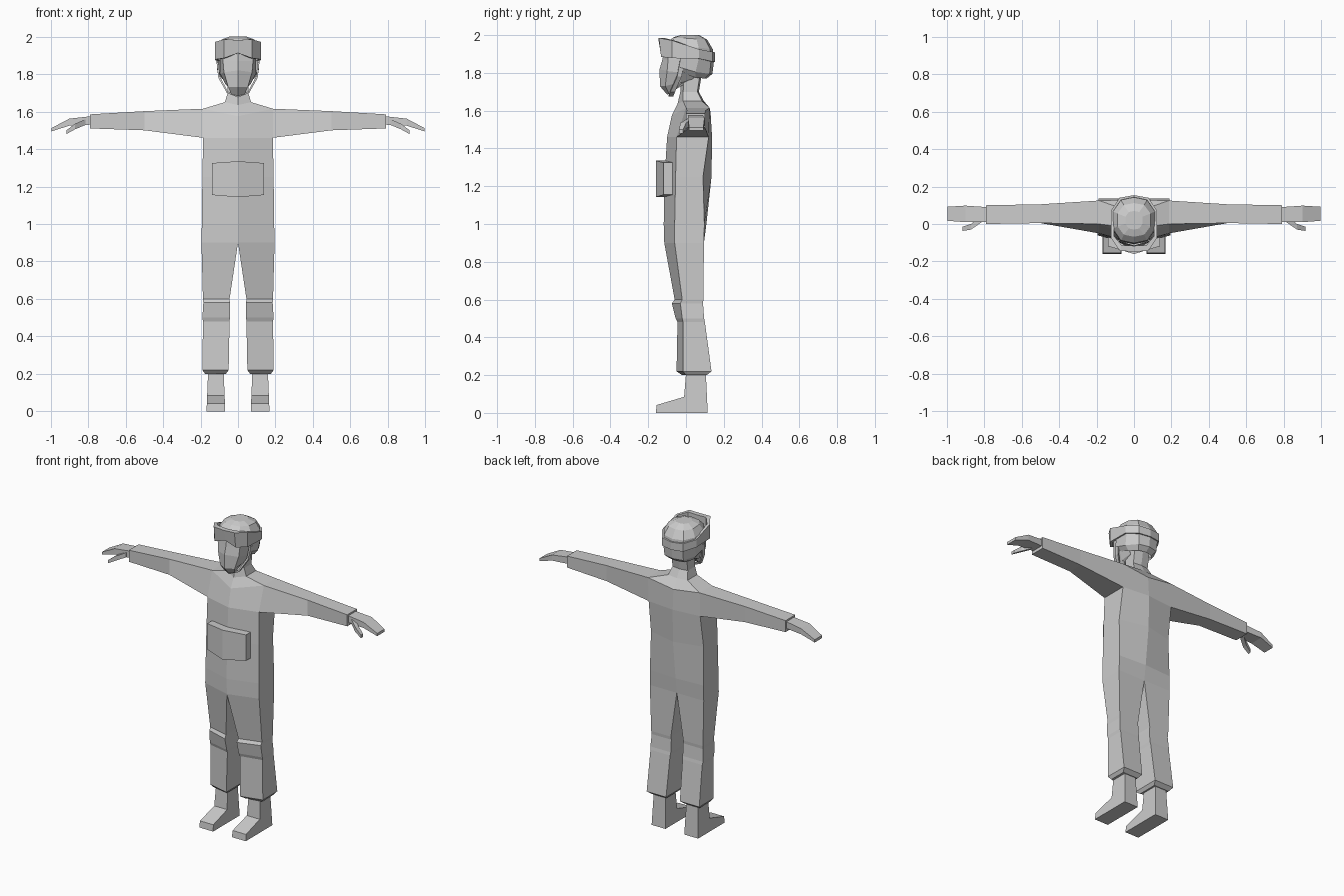
import bpy, bmesh
from mathutils import Vector

grey = bpy.data.materials.new("plain grey")
grey.diffuse_color = (0.6, 0.6, 0.6, 1)


def loft(bm, rings, closed=True, skip=(), cap_start=False, cap_end=False):
    """Skin a list of rings; skip holds (ring, side) pairs left open."""
    rows = [[bm.verts.new(p) for p in r] for r in rings]
    n = len(rows[0])
    for i in range(len(rows) - 1):
        for j in range(n if closed else n - 1):
            if (i, j) in skip:
                continue
            k = (j + 1) % n
            bm.faces.new((rows[i][j], rows[i][k], rows[i + 1][k], rows[i + 1][j]))
    if cap_start:
        bm.faces.new(rows[0])
    if cap_end:
        bm.faces.new(rows[-1])


def finish(bm, name):
    """Mirror across x, weld, and make a flat-shaded object."""
    geo = bmesh.ops.duplicate(bm, geom=bm.verts[:] + bm.edges[:] + bm.faces[:])["geom"]
    for v in [g for g in geo if isinstance(g, bmesh.types.BMVert)]:
        v.co.x = -v.co.x
    bmesh.ops.remove_doubles(bm, verts=bm.verts[:], dist=0.0005)
    bmesh.ops.recalc_face_normals(bm, faces=bm.faces[:])
    me = bpy.data.meshes.new(name)
    bm.to_mesh(me)
    bm.free()
    me.materials.append(grey)
    ob = bpy.data.objects.new(name, me)
    bpy.context.collection.objects.link(ob)
    return ob


def quad(z, xi, xo, fi, fo, bo, bi):
    """Horizontal ring: inner front, outer front, outer back, inner back."""
    return [(xi, fi, z), (xo, fo, z), (xo, bo, z), (xi, bi, z)]


def section(x, y0, y1, z0, z1):
    """Cross-section of an arm or hand at x."""
    return [(x, y0, z0), (x, y1, z0), (x, y1, z1), (x, y0, z1)]


# Overalls: trouser leg with knee pad, torso, shoulder and sleeve
bm = bmesh.new()
legs = [quad(0.20, 0.065, 0.175, -0.02, 0.0, 0.11, 0.11),
        quad(0.22, 0.05, 0.19, -0.05, -0.015, 0.135, 0.135),
        quad(0.48, 0.045, 0.187, -0.045, -0.015, 0.10, 0.10),
        quad(0.50, 0.043, 0.19, -0.055, -0.02, 0.096, 0.096),
        quad(0.58, 0.043, 0.185, -0.075, -0.03, 0.09, 0.09),
        quad(0.60, 0.045, 0.187, -0.06, -0.02, 0.092, 0.092),
        quad(0.90, 0.0, 0.195, -0.115, -0.06, 0.095, 0.095)]
loft(bm, legs, cap_start=True)
torso = [legs[-1],
         quad(1.00, 0.0, 0.193, -0.118, -0.06, 0.097, 0.108),
         quad(1.25, 0.0, 0.19, -0.113, -0.055, 0.09, 0.135),
         quad(1.46, 0.0, 0.186, -0.10, -0.05, 0.12, 0.138),
         [(0, -0.075, 1.575), (0.187, 0.0, 1.615), (0.187, 0.125, 1.615), (0, 0.13, 1.59)],
         [(0, -0.045, 1.635), (0.07, -0.015, 1.65), (0.07, 0.085, 1.65), (0, 0.095, 1.65)],
         [(0, -0.03, 1.70), (0.055, -0.015, 1.70), (0.055, 0.06, 1.70), (0, 0.068, 1.70)],
         [(0, -0.03, 1.80), (0.055, -0.01, 1.80), (0.055, 0.075, 1.80), (0, 0.085, 1.80)]]
loft(bm, torso, closed=False, skip={(3, 1)}, cap_end=True)
root = [torso[3][1], torso[3][2], torso[4][2], torso[4][1]]
loft(bm, [root, section(0.5, 0.005, 0.105, 1.50, 1.602),
          section(0.79, 0.0, 0.10, 1.51, 1.585)], cap_end=True)
finish(bm, "overalls_and_neck")

# Hands with thumbs
bm = bmesh.new()
loft(bm, [section(0.785, 0.012, 0.09, 1.53, 1.575), section(0.90, 0.01, 0.098, 1.525, 1.562),
          section(0.995, 0.017, 0.092, 1.494, 1.512)], cap_start=True, cap_end=True)
loft(bm, [section(0.815, 0.008, 0.04, 1.528, 1.558), section(0.87, -0.03, 0.0, 1.505, 1.535),
          section(0.915, -0.037, -0.015, 1.48, 1.50)], cap_start=True, cap_end=True)
finish(bm, "hands")

# Boots: side profile pushed across the width, narrower at the ankle
bm = bmesh.new()
side = [(-0.16, 0), (0.115, 0), (0.105, 0.21), (0.0, 0.21), (-0.01, 0.085), (-0.155, 0.042)]
loft(bm, [[(0.118 + s * (0.05 - 0.04 * z), y, z) for y, z in side] for s in (-1, 1)],
     cap_start=True, cap_end=True)
finish(bm, "boots")

# Chest pouch, bent along the centre line
bm = bmesh.new()
loft(bm, [[(0, -0.16, 1.143), (0, -0.16, 1.335), (0, -0.085, 1.335), (0, -0.085, 1.143)],
          [(0.14, -0.118, 1.155), (0.14, -0.118, 1.325), (0.14, -0.072, 1.325), (0.14, -0.072, 1.155)]],
     cap_end=True)
finish(bm, "chest_pouch")

# Face: brow down to chin, open at the back inside the helmet
bm = bmesh.new()
face = [[(0, -0.115, 1.93), (0.08, -0.09, 1.93), (0.095, 0.0, 1.93), (0.09, 0.06, 1.93)],
        [(0, -0.125, 1.87), (0.08, -0.095, 1.87), (0.097, -0.01, 1.87), (0.09, 0.06, 1.87)],
        [(0, -0.14, 1.82), (0.075, -0.10, 1.81), (0.095, -0.02, 1.80), (0.085, 0.05, 1.80)],
        [(0, -0.138, 1.73), (0.052, -0.11, 1.73), (0.07, -0.03, 1.75), (0.06, 0.04, 1.77)],
        [(0, -0.10, 1.685), (0.035, -0.09, 1.69), (0.055, -0.02, 1.745), (0.05, 0.03, 1.765)]]
loft(bm, face, closed=False)
bm.verts.ensure_lookup_table()
low = bm.verts[-4:]
bm.faces.new(low + [bm.verts.new((0, 0.03, 1.765)), bm.verts.new((0, -0.02, 1.745))])
finish(bm, "face")


def half_oct(r, yc, ry, z, tilt=0.0):
    """Half of an eight-sided ring, from front to back."""
    pts = [(0, -1), (0.62, -0.88), (1, -0.38), (1, 0.38), (0.62, 0.88), (0, 1)]
    return [(x * r, yc + y * ry, z - tilt * y) for x, y in pts]


# Helmet: faceted dome with a lower back and ear shell
bm = bmesh.new()
dome = [half_oct(0.045, 0.02, 0.05, 2.0), half_oct(0.088, 0.022, 0.09, 1.982, 0.006),
        half_oct(0.112, 0.02, 0.122, 1.94, 0.015), half_oct(0.115, 0.02, 0.128, 1.885, 0.02)]
loft(bm, dome, closed=False, cap_start=True)
back = dome[-1][2:]
lower = [(0.112, -0.035, 1.83), (0.108, 0.05, 1.805), (0.068, 0.125, 1.795), (0, 0.14, 1.795)]
rim = [(0.09, -0.02, 1.80), (0.085, 0.05, 1.775), (0.05, 0.10, 1.77), (0, 0.11, 1.77)]
loft(bm, [back, lower, rim], closed=False)
finish(bm, "helmet")

# Goggles and their band, tilted down to the back
bm = bmesh.new()
line = [(0, -0.135, 1.912, 1.982), (0.075, -0.132, 1.885, 1.985), (0.122, -0.075, 1.878, 1.972),
        (0.124, 0.07, 1.875, 1.925), (0.077, 0.14, 1.86, 1.912), (0, 0.154, 1.858, 1.908)]
band = []
for x, y, lo, hi in line:
    lean = 0.012 if y < -0.1 else 0
    inner = Vector((x * 0.88, 0.02 + (y - 0.02) * 0.88))
    band.append([(x, y, lo), (x, y - lean, hi), (inner.x, inner.y, hi), (inner.x, inner.y, lo)])
loft(bm, band)
finish(bm, "goggles")

# Chin strap from the ear shells to below the chin
bm = bmesh.new()
path = [(0.114, -0.02, 1.86), (0.105, -0.035, 1.78), (0.06, -0.07, 1.70), (0, -0.08, 1.675)]
loft(bm, [[(x, y - 0.012, z), (x, y + 0.012, z), (x * 0.92, y + 0.012, z + 0.008),
           (x * 0.92, y - 0.012, z + 0.008)] for x, y, z in path], cap_start=True)
finish(bm, "chin_strap")
